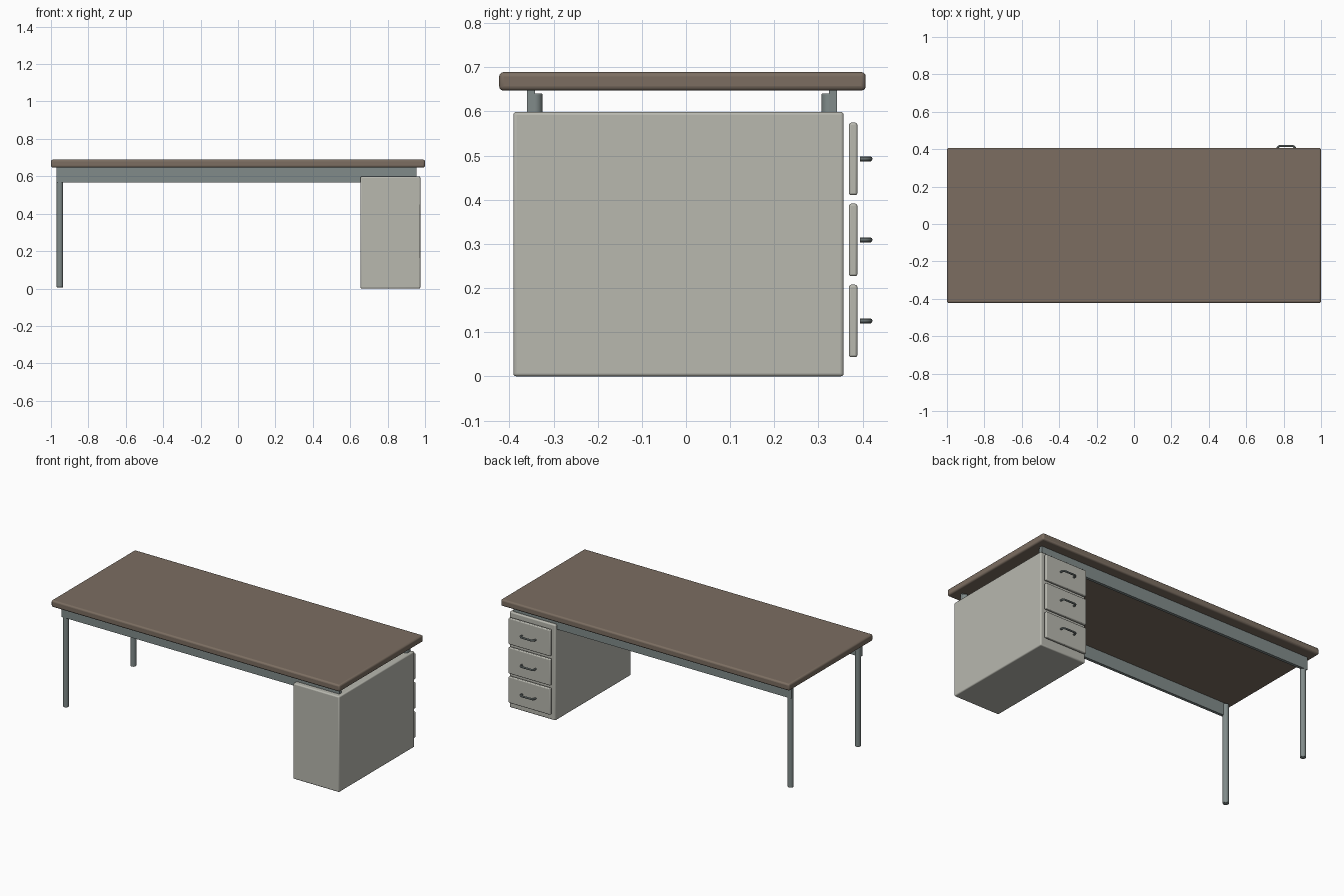
import bpy, math
from mathutils import Vector

if "Cube" in bpy.data.objects:
    bpy.data.objects.remove(bpy.data.objects["Cube"])


def material(name, rgb):
    m = bpy.data.materials.new(name)
    m.diffuse_color = (*rgb, 1)
    m.use_nodes = True
    m.node_tree.nodes["Principled BSDF"].inputs["Base Color"].default_value = m.diffuse_color
    return m


WOOD = material("brown_top", (0.20, 0.155, 0.12))
PAINT = material("pale_paint", (0.48, 0.48, 0.43))
STEEL = material("grey_steel", (0.22, 0.26, 0.255))


def finish(ob, name, mat, bevel=0, segments=3):
    ob.name = name
    ob.data.materials.append(mat)
    if bevel:
        b = ob.modifiers.new("bevel", 'BEVEL')
        b.width, b.segments, b.limit_method = bevel, segments, 'ANGLE'
        b.angle_limit = math.radians(40)
    bpy.ops.object.shade_smooth_by_angle(angle=math.radians(35))
    return ob


def box(name, lo, hi, mat, bevel=0):
    lo, hi = Vector(lo), Vector(hi)
    bpy.ops.mesh.primitive_cube_add(size=1, location=(lo + hi) / 2)
    ob = bpy.context.object
    ob.scale = hi - lo
    bpy.ops.object.transform_apply(location=False, rotation=False, scale=True)
    return finish(ob, name, mat, bevel)


def post(name, x, y, z0, z1, r=0.0175):
    bpy.ops.mesh.primitive_cylinder_add(vertices=32, radius=r, depth=z1 - z0,
                                        location=(x, y, (z0 + z1) / 2))
    return finish(bpy.context.object, name, STEEL, 0.003, 2)


def handle(name, x, z):
    # U-shaped pull with rounded corners
    w, y0, y1, c = 0.047, 0.394, 0.4165, 0.014
    half = [(w, y0), (w, y1 - c)]
    half += [(w - c + c * math.cos(a), y1 - c + c * math.sin(a))
             for a in [math.pi / 2 * i / 6 for i in range(1, 7)]]
    pts = half + [(-px, py) for px, py in reversed(half)]
    cu = bpy.data.curves.new(name, 'CURVE')
    cu.dimensions = '3D'
    cu.bevel_depth, cu.bevel_resolution, cu.use_fill_caps = 0.0058, 3, True
    sp = cu.splines.new('POLY')
    sp.points.add(len(pts) - 1)
    for p, (px, py) in zip(sp.points, pts):
        p.co = (x + px, py, z, 1)
    ob = bpy.data.objects.new(name, cu)
    bpy.context.collection.objects.link(ob)
    bpy.ops.object.select_all(action='DESELECT')
    ob.select_set(True)
    bpy.context.view_layer.objects.active = ob
    bpy.ops.object.convert(target='MESH')
    finish(bpy.context.object, name, STEEL)


# Tabletop
box("tabletop", (-1, -0.423, 0.647), (1, 0.407, 0.689), WOOD, 0.01)

# Frame: flat rails on the outside, round legs behind them
for side, y_out, s in (("front", -0.36, 1), ("back", 0.342, -1)):
    y_in = y_out + s * 0.018
    box(side + "_rail", (-0.97, min(y_out, y_in), 0.568),
        (0.955, max(y_out, y_in), 0.648), STEEL)
    y = y_out + s * 0.0175
    post(side + "_leg", -0.9525, y, 0.006, 0.641)
    post(side + "_cabinet_post", 0.9375, y, 0.57, 0.641)

# Drawer cabinet
box("cabinet", (0.655, -0.391, 0), (0.975, 0.357, 0.599), PAINT, 0.007)

# Drawers and pulls
for i in range(3):
    z = 0.1255 + i * 0.1835
    box(f"drawer_front_{i + 1}", (0.67, 0.369, z - 0.082),
        (0.96, 0.388, z + 0.082), PAINT, 0.005)
    handle(f"drawer_handle_{i + 1}", 0.814, z)
